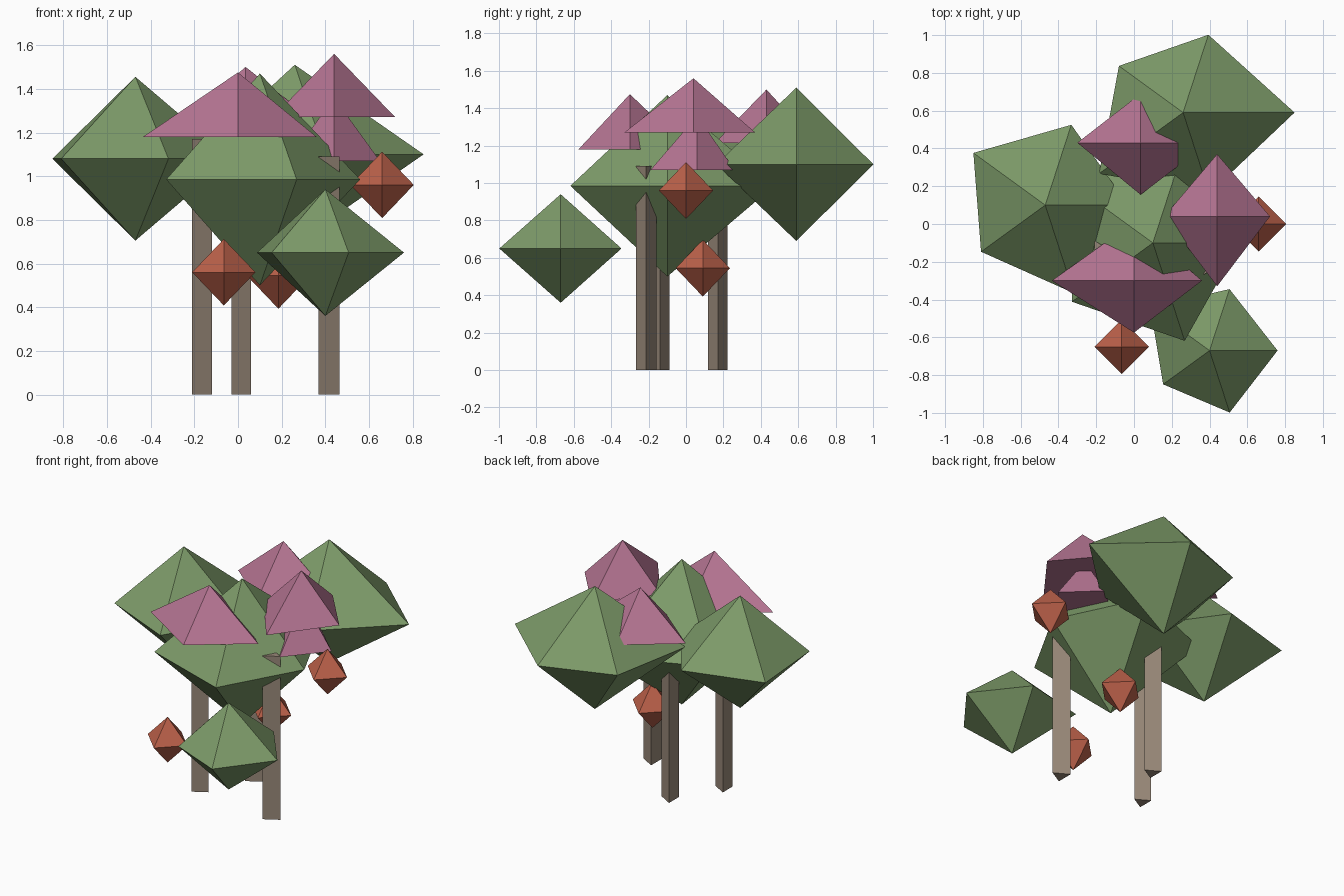
import bpy
import bmesh
from math import cos, sin, tau

if "Cube" in bpy.data.objects:
    bpy.data.objects.remove(bpy.data.objects["Cube"])


def material(name, *srgb):
    """Flat colour given as 0-255 display values, stored as linear."""
    colour = [((c / 255 + 0.055) / 1.055) ** 2.4 for c in srgb] + [1]
    mat = bpy.data.materials.new(name)
    mat.use_nodes = True
    mat.diffuse_color = colour
    shader = mat.node_tree.nodes["Principled BSDF"]
    shader.inputs["Base Color"].default_value = colour
    shader.inputs["Roughness"].default_value = 0.9
    return mat


green = material("leaf green", 125, 155, 105)
pink = material("blossom pink", 182, 117, 147)
orange = material("fruit orange", 188, 97, 74)
brown = material("bark brown", 153, 137, 121)


def ring(bm, x, y, z, radii):
    """Ring of points at equal angles, each with its own radius."""
    steps = [(r, tau * i / len(radii)) for i, r in enumerate(radii)]
    return [bm.verts.new((x + r * cos(a), y + r * sin(a), z)) for r, a in steps]


def finish(bm, name, mat):
    bmesh.ops.recalc_face_normals(bm, faces=bm.faces)
    mesh = bpy.data.meshes.new(name)
    bm.to_mesh(mesh)
    bm.free()
    mesh.materials.append(mat)
    obj = bpy.data.objects.new(name, mesh)
    bpy.context.collection.objects.link(obj)
    return obj


def pyramid(name, mat, x, y, z, height, radii, double=True):
    """Pyramid on an uneven ring; double adds a mirrored lower half."""
    bm = bmesh.new()
    base = ring(bm, x, y, z, radii)
    tips = [bm.verts.new((x, y, z + height))]
    if double:
        tips.append(bm.verts.new((x, y, z - height)))
    else:
        bm.faces.new(base)
    for tip in tips:
        for i, v in enumerate(base):
            bm.faces.new((base[i - 1], v, tip))
    return finish(bm, name, mat)


def trunk(name, x, y, radius, top):
    """Three-sided post with one corner towards +x."""
    bm = bmesh.new()
    low = ring(bm, x, y, 0, [radius] * 3)
    high = ring(bm, x, y, top, [radius] * 3)
    bm.faces.new(low)
    bm.faces.new(high)
    for i in range(3):
        bm.faces.new((low[i - 1], low[i], high[i], high[i - 1]))
    return finish(bm, name, brown)


# Trunks
trunk("right_trunk", -0.18, -0.14, 0.06, 1.17)
trunk("back_trunk", 0.0, 0.17, 0.06, 1.1)
trunk("left_trunk", 0.4, -0.213, 0.064, 1.09)

# Foliage: five-sided double pyramids
pyramid("centre_foliage", green, 0.1, -0.1, 0.985, 0.485,
        (0.46, 0.6, 0.53, 0.53, 0.545))
pyramid("right_foliage", green, -0.47, 0.1, 1.08, 0.375,
        (0.44, 0.447, 0.47, 0.42, 0.49))
pyramid("back_foliage", green, 0.26, 0.59, 1.1, 0.41,
        (0.59, 0.433, 0.42, 0.55, 0.45))
pyramid("front_foliage", green, 0.4, -0.67, 0.65, 0.29,
        (0.36, 0.342, 0.387, 0.304, 0.345))

# Blossoms: four-sided caps with flat undersides
pyramid("front_blossom", pink, 0, -0.3, 1.18, 0.295, (0.36, 0.31, 0.435, 0.275), False)
pyramid("left_blossom", pink, 0.44, 0.04, 1.27, 0.29, (0.28, 0.33, 0.28, 0.37), False)
pyramid("back_blossom", pink, 0.035, 0.43, 1.215, 0.285, (0.36, 0.26, 0.335, 0.275), False)
pyramid("lower_blossom", pink, 0.44, 0.06, 1.07, 0.29, (0.21, 0.2, 0.21, 0.25), False)

# Fruit: small octahedra
for name, x, y, z in (("front_fruit", -0.065, -0.65, 0.56),
                      ("left_fruit", 0.66, 0, 0.96),
                      ("back_fruit", 0.185, 0.09, 0.545)):
    pyramid(name, orange, x, y, z, 0.152, [0.145] * 4)
